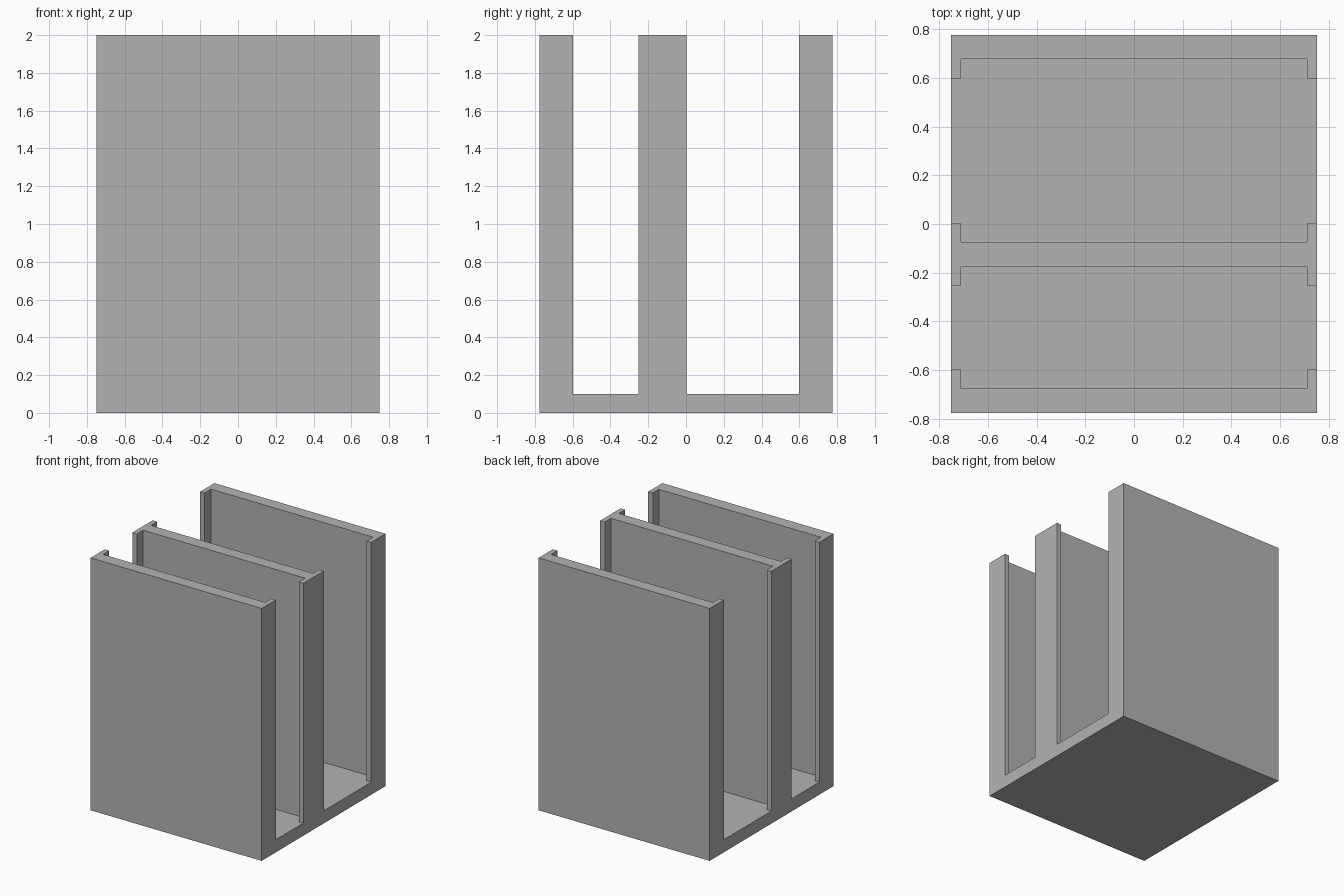
import bpy, bmesh

if "Cube" in bpy.data.objects:
    bpy.data.objects.remove(bpy.data.objects["Cube"])

W, D, H = 0.75, 0.775, 2.0      # half width, half depth, height
FLOOR, LIP_X = 0.10, 0.71       # base thickness, inner edge of the lips

grey = bpy.data.materials.new("grey")
grey.diffuse_color = (0.45, 0.45, 0.45, 1)
grey.use_nodes = True
grey.node_tree.nodes["Principled BSDF"].inputs["Base Color"].default_value = grey.diffuse_color


def prism(name, outline, z0, z1):
    """Extrude a plan outline from z0 to z1."""
    bm = bmesh.new()
    face = bm.faces.new([bm.verts.new((x, y, z0)) for x, y in outline])
    top = bmesh.ops.extrude_face_region(bm, geom=[face])["geom"]
    bmesh.ops.translate(bm, vec=(0, 0, z1 - z0),
                        verts=[v for v in top if isinstance(v, bmesh.types.BMVert)])
    bmesh.ops.recalc_face_normals(bm, faces=bm.faces)
    mesh = bpy.data.meshes.new(name)
    bm.to_mesh(mesh)
    bm.free()
    mesh.materials.append(grey)
    obj = bpy.data.objects.new(name, mesh)
    bpy.context.collection.objects.link(obj)
    return obj


# Solid block that becomes the three-walled holder
holder = prism("slotted_holder", [(-W, -D), (W, -D), (W, D), (-W, D)], 0, H)

# Each slot: wide between the walls, narrowed at both open ends by the lips
# (wall face, lip face, lip face, wall face) along y
for name, (a, b, c, d) in {"narrow_slot": (-0.675, -0.598, -0.252, -0.174),
                           "wide_slot": (-0.074, 0.003, 0.597, 0.677)}.items():
    e = W + 0.1
    outline = [(-e, b), (-LIP_X, b), (-LIP_X, a), (LIP_X, a), (LIP_X, b), (e, b),
               (e, c), (LIP_X, c), (LIP_X, d), (-LIP_X, d), (-LIP_X, c), (-e, c)]
    cutter = prism(name + "_cutter", outline, FLOOR, H + 0.1)
    cutter.hide_render = True
    mod = holder.modifiers.new(name, 'BOOLEAN')
    mod.operation, mod.solver, mod.object = 'DIFFERENCE', 'EXACT', cutter

    # Bake the cut and drop the cutter
    bpy.context.view_layer.objects.active = holder
    bpy.ops.object.modifier_apply(modifier=mod.name)
    bpy.data.objects.remove(cutter)
